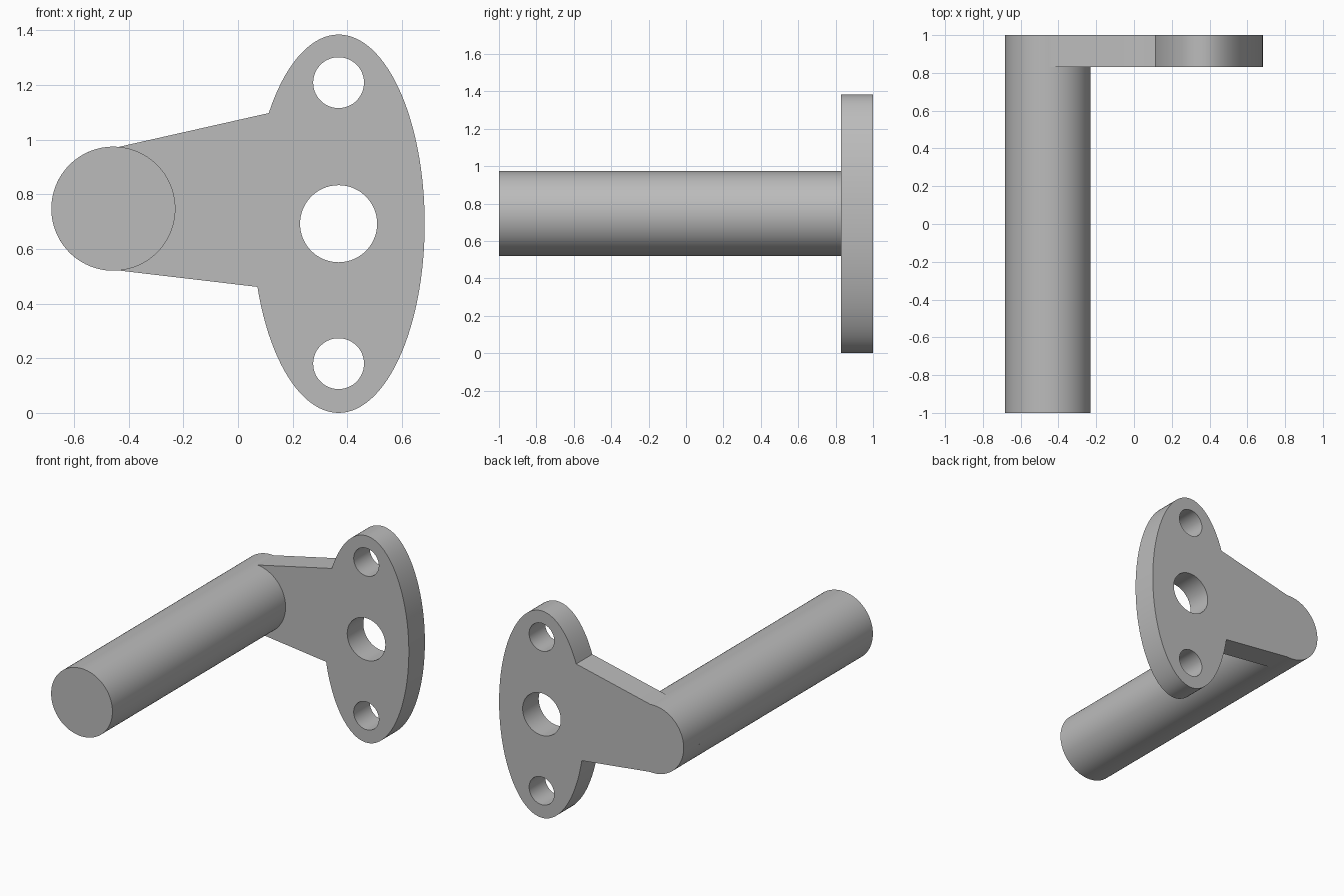
import bpy
import bmesh
from math import sin, cos, pi, radians
from mathutils import Matrix

FRONT, BACK = 0.83, 1.0           # plate thickness along y
ROD_X, ROD_Z, ROD_R = -0.456, 0.747, 0.227
OVAL_X, OVAL_Z, OVAL_RX, OVAL_RZ = 0.368, 0.692, 0.315, 0.692

cube = bpy.data.objects.get("Cube")
if cube:
    bpy.data.objects.remove(cube)

grey = bpy.data.materials.new("plain grey")
grey.use_nodes = True
colour = (0.5, 0.5, 0.5, 1)
grey.diffuse_color = colour
grey.node_tree.nodes["Principled BSDF"].inputs["Base Color"].default_value = colour


def arc(cx, cz, rx, rz, start, end, steps):
    """Points along an elliptical arc in the xz plane, angles in degrees."""
    angles = [radians(start + (end - start) * i / steps) for i in range(steps + 1)]
    return [(cx + rx * cos(a), cz + rz * sin(a)) for a in angles]


def prism(name, outline, y0, y1):
    """Extrude a closed xz outline along y."""
    bm = bmesh.new()
    face = bm.faces.new([bm.verts.new((x, y0, z)) for x, z in outline])
    grown = bmesh.ops.extrude_face_region(bm, geom=[face])["geom"]
    moved = [v for v in grown if isinstance(v, bmesh.types.BMVert)]
    bmesh.ops.translate(bm, verts=moved, vec=(0, y1 - y0, 0))
    bmesh.ops.recalc_face_normals(bm, faces=bm.faces)
    mesh = bpy.data.meshes.new(name)
    bm.to_mesh(mesh)
    bm.free()
    mesh.materials.append(grey)
    obj = bpy.data.objects.new(name, mesh)
    bpy.context.collection.objects.link(obj)
    return obj


def smooth(obj):
    bpy.ops.object.select_all(action="DESELECT")
    obj.select_set(True)
    bpy.context.view_layer.objects.active = obj
    bpy.ops.object.shade_smooth_by_angle(angle=radians(30))


# Flange plate: rounded rod end, tapered arm and upright oval in one outline
outline = arc(ROD_X, ROD_Z, ROD_R, ROD_R, 85, 275, 48)
outline += arc(OVAL_X, OVAL_Z, OVAL_RX, OVAL_RZ, 199.5, 504.2, 96)
plate = prism("flange_plate", outline, FRONT, BACK)

# Centre hole and two bolt holes
for label, z, r in (("centre", 0.692, 0.141), ("upper", 1.208, 0.093), ("lower", 0.18, 0.093)):
    cutter = prism(label + "_hole_cutter", arc(OVAL_X, z, r, r, 0, 354, 59), FRONT - 0.1, BACK + 0.1)
    cut = plate.modifiers.new(label + " hole", "BOOLEAN")
    cut.operation, cut.solver, cut.object = "DIFFERENCE", "EXACT", cutter
    bpy.context.view_layer.objects.active = plate
    bpy.ops.object.modifier_apply(modifier=cut.name)
    bpy.data.objects.remove(cutter)
smooth(plate)

# Round rod reaching forward from the arm
rod = prism("rod", arc(ROD_X, ROD_Z, ROD_R, ROD_R, 0, 356.25, 95), -1, FRONT)
smooth(rod)
